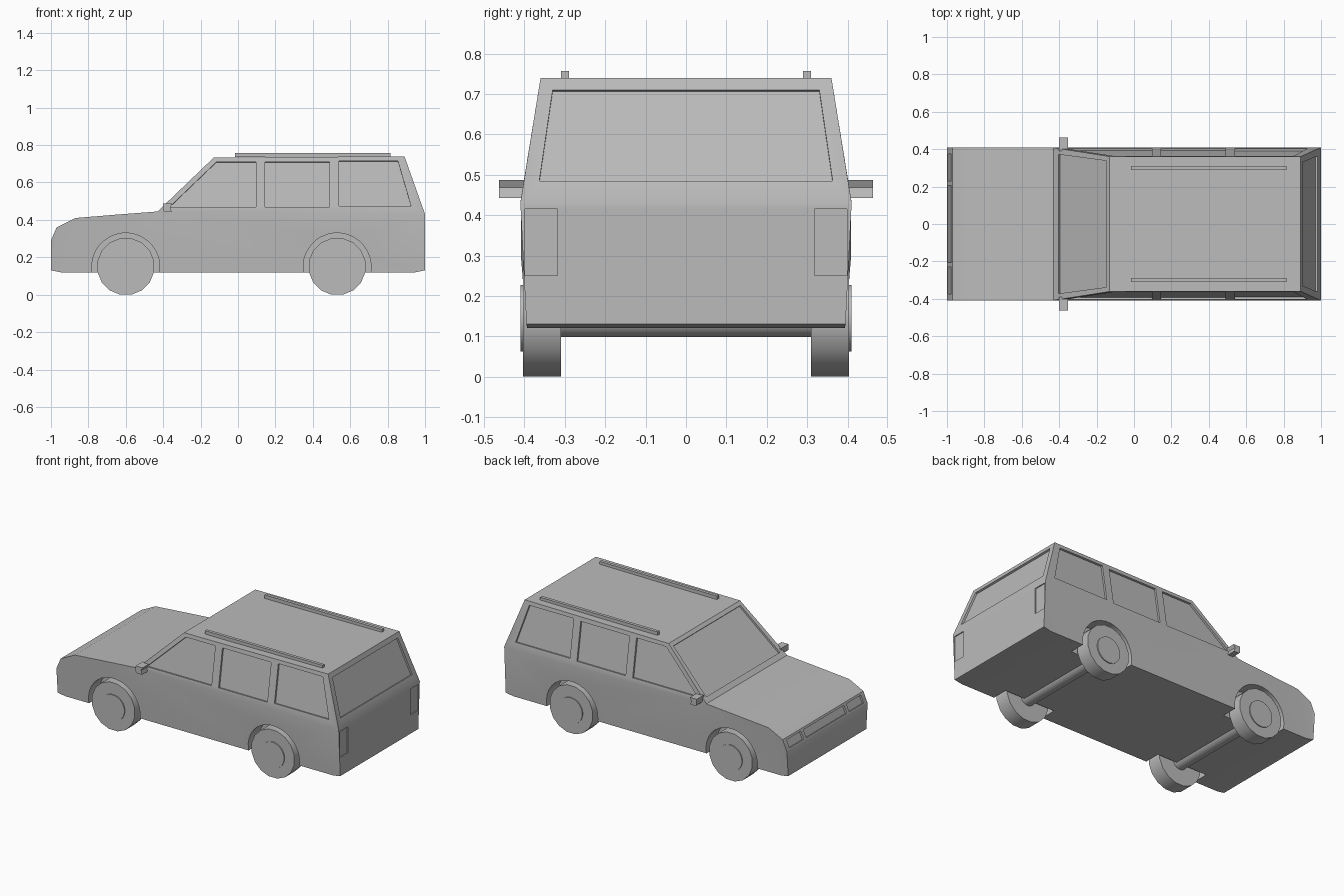
import bpy, bmesh, math
from mathutils import Vector

if "Cube" in bpy.data.objects:
    bpy.data.objects.remove(bpy.data.objects["Cube"])

paint = bpy.data.materials.new("light_grey")
paint.diffuse_color = (0.5, 0.5, 0.5, 1)
paint.use_nodes = True
paint.node_tree.nodes["Principled BSDF"].inputs["Base Color"].default_value = paint.diffuse_color


def make(name, bm):
    """Turn a bmesh into an object with clean normals."""
    bmesh.ops.recalc_face_normals(bm, faces=bm.faces[:])
    me = bpy.data.meshes.new(name)
    bm.to_mesh(me)
    bm.free()
    me.materials.append(paint)
    ob = bpy.data.objects.new(name, me)
    bpy.context.collection.objects.link(ob)
    return ob


def prism(name, bottom, top):
    """Solid between two matching polygons."""
    bm = bmesh.new()
    a = [bm.verts.new(p) for p in bottom]
    b = [bm.verts.new(p) for p in top]
    n = len(a)
    bm.faces.new(a)
    bm.faces.new(b)
    for i in range(n):
        j = (i + 1) % n
        bm.faces.new((a[i], a[j], b[j], b[i]))
    return make(name, bm)


def extrude_y(name, profile, y0, y1):
    return prism(name, [(x, y0, z) for x, z in profile], [(x, y1, z) for x, z in profile])


def disc(x, z, r, n):
    return [(x + r * math.cos((i + 0.5) * math.tau / n),
             z + r * math.sin((i + 0.5) * math.tau / n)) for i in range(n)]


def smooth(ob):
    bpy.ops.object.select_all(action='DESELECT')
    ob.select_set(True)
    bpy.context.view_layer.objects.active = ob
    bpy.ops.object.shade_smooth_by_angle(angle=math.radians(30))


# Body shell: (x, half width, z) outline of the side, belt line from index 7 to 10
outline = [(0.95, 0.393, 0.12), (-0.95, 0.393, 0.12), (-1, 0.395, 0.13), (-1, 0.408, 0.29),
           (-0.97, 0.408, 0.36), (-0.87, 0.408, 0.41), (-0.65, 0.408, 0.428),
           (-0.43, 0.408, 0.445), (-0.13, 0.361, 0.733), (0.89, 0.36, 0.74),
           (1, 0.41, 0.43), (1, 0.395, 0.13)]
bm = bmesh.new()
sides = [[bm.verts.new((x, s * y, z)) for x, y, z in outline] for s in (-1, 1)]
for v in sides:
    bm.faces.new(v[0:8] + v[10:12])
    bm.faces.new(v[7:11])
count = len(outline)
for i in range(count):
    j = (i + 1) % count
    bm.faces.new((sides[0][i], sides[0][j], sides[1][j], sides[1][i]))
bmesh.ops.triangulate(bm, faces=[f for f in bm.faces if len(f.verts) > 4])
body = make("body", bm)

cutters = []


def recess(name, pts, out, depth=0.012):
    """Cutter that sinks a flat panel into the body along its own normal."""
    pts = [Vector(p) for p in pts]
    n = (pts[1] - pts[0]).cross(pts[2] - pts[0]).normalized()
    if n.dot(Vector(out)) < 0:
        n = -n
    cutters.append(prism(name, [p - n * depth for p in pts], [p + n * 0.03 for p in pts]))


def cabin_y(z):
    return 0.41 - (z - 0.43) * 0.05 / 0.31


def lerp(a, b, z):
    return a[0] + (b[0] - a[0]) * (z - a[1]) / (b[1] - a[1])


# Side windows
panes = [[(-0.365, 0.47), (0.095, 0.47), (0.095, 0.71), (-0.115, 0.71)],
         [(0.145, 0.47), (0.49, 0.47), (0.49, 0.71), (0.145, 0.71)],
         [(0.54, 0.475), (0.925, 0.475), (0.855, 0.715), (0.54, 0.715)]]
for s in (-1, 1):
    for p in panes:
        recess("side_window_cutter", [(x, s * cabin_y(z), z) for x, z in p], (0, s, 0))

    # Tail lights and headlights
    recess("tail_light_cutter", [(1, s * y, z) for y, z in
           ((0.318, 0.25), (0.398, 0.25), (0.398, 0.415), (0.318, 0.415))], (1, 0, 0), 0.006)
    recess("headlight_cutter", [(lerp((-1, 0.29), (-0.97, 0.36), z), s * y, z) for y, z in
           ((0.23, 0.302), (0.375, 0.302), (0.375, 0.348), (0.23, 0.348))], (-1, 0, 0.4))

    # Wheel arches
    for x in (-0.6, 0.53):
        cutters.append(extrude_y("arch_cutter", disc(x, 0.148, 0.182, 32), s * 0.29, s * 0.5))

# Grille, windscreen and rear window
recess("grille_cutter", [(lerp((-1, 0.29), (-0.97, 0.36), z), y, z) for y, z in
       ((-0.205, 0.302), (0.205, 0.302), (0.205, 0.348), (-0.205, 0.348))], (-1, 0, 0.4))
recess("windscreen_cutter", [(lerp((-0.43, 0.445), (-0.13, 0.733), z), y, z) for y, z in
       ((-0.372, 0.47), (0.372, 0.47), (0.338, 0.715), (-0.338, 0.715))], (-1, 0, 1))
recess("rear_window_cutter", [(lerp((1, 0.43), (0.89, 0.74), z), y, z) for y, z in
       ((-0.363, 0.485), (0.363, 0.485), (0.33, 0.71), (-0.33, 0.71))], (1, 0, 0.4))

# Apply all cuts to the body, then drop the cutters
for c in cutters:
    mod = body.modifiers.new("cut", 'BOOLEAN')
    mod.operation = 'DIFFERENCE'
    mod.solver = 'EXACT'
    mod.object = c
bpy.context.view_layer.update()
cut = bpy.data.meshes.new_from_object(body.evaluated_get(bpy.context.evaluated_depsgraph_get()))
body.modifiers.clear()
body.data = cut
for c in cutters:
    bpy.data.objects.remove(c)
smooth(body)

# Wheels, hubs and axles
for end, x in (("front", -0.6), ("rear", 0.53)):
    for side, s in (("right", -1), ("left", 1)):
        smooth(extrude_y(f"{end}_{side}_wheel", disc(x, 0.151, 0.154, 16), s * 0.31, s * 0.404))
        smooth(extrude_y(f"{end}_{side}_hub", disc(x, 0.145, 0.083, 24), s * 0.40, s * 0.41))
    smooth(extrude_y(f"{end}_axle", disc(x, 0.145, 0.048, 16), -0.32, 0.32))

# Door mirrors and roof rails
mirror = [(-0.4, 0.487), (-0.4, 0.45), (-0.392, 0.442), (-0.355, 0.442), (-0.362, 0.468), (-0.352, 0.487)]
rail = [(-0.015, 0.735), (0.815, 0.735), (0.815, 0.757), (-0.015, 0.757)]
for side, s in (("right", -1), ("left", 1)):
    extrude_y(f"{side}_mirror", mirror, s * 0.39, s * 0.463)
    extrude_y(f"{side}_roof_rail", rail, s * 0.29, s * 0.31)
